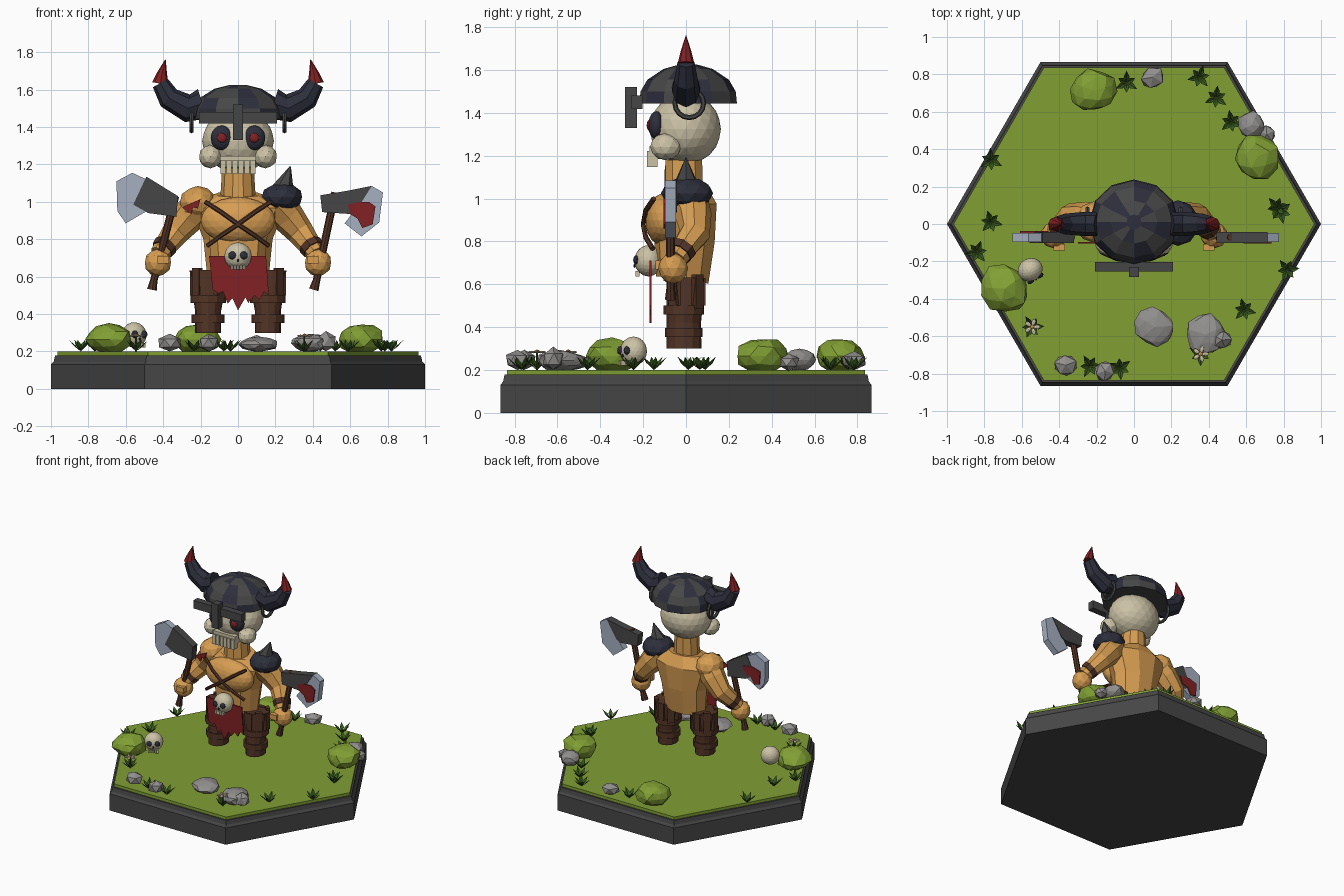
import bpy, bmesh, math, random
from mathutils import Vector, Matrix

if "Cube" in bpy.data.objects:
    bpy.data.objects.remove(bpy.data.objects["Cube"])

random.seed(4)


def colour(name, r, g, b):
    m = bpy.data.materials.new(name)
    m.diffuse_color = (r, g, b, 1)
    m.use_nodes = True
    m.node_tree.nodes["Principled BSDF"].inputs["Base Color"].default_value = m.diffuse_color
    return m


IRON = colour("dark iron", .062, .062, .064)
GRASS = colour("grass green", .22, .35, .034)
LEAF = colour("leaf green", .04, .10, .014)
ROCK = colour("rock grey", .29, .28, .27)
NAVY = colour("dark navy", .026, .028, .045)
BONE = colour("bone", .60, .54, .38)
SKIN = colour("tan skin", .68, .34, .085)
WOOD = colour("brown wood", .085, .034, .019)
RED = colour("blood red", .22, .015, .017)
STEEL = colour("pale steel", .38, .43, .53)


def finish(name, bm, *mats):
    bmesh.ops.recalc_face_normals(bm, faces=bm.faces)
    me = bpy.data.meshes.new(name)
    bm.to_mesh(me)
    bm.free()
    for m in mats:
        me.materials.append(m)
    ob = bpy.data.objects.new(name, me)
    bpy.context.collection.objects.link(ob)
    return ob


def ball(name, loc, scale, mat, sub=2, jitter=0, yaw=0):
    bm = bmesh.new()
    bmesh.ops.create_icosphere(bm, subdivisions=sub, radius=1)
    for v in bm.verts:
        v.co *= 1 + random.uniform(-jitter, jitter)
    bm.transform(Matrix.Translation(loc) @ Matrix.Rotation(yaw, 4, 'Z') @ Matrix.Diagonal((*scale, 1)))
    return finish(name, bm, mat)


def box(name, loc, size, mat, yaw=0):
    bm = bmesh.new()
    bmesh.ops.create_cube(bm, size=1)
    bm.transform(Matrix.Translation(loc) @ Matrix.Rotation(yaw, 4, 'Z') @ Matrix.Diagonal((*size, 1)))
    return finish(name, bm, mat)


def tube(name, pts, mat, sides=8, extra=()):
    """Loft through (x, y, z, radius[, depth radius]) stations."""
    bm = bmesh.new()
    cs = [Vector(p[:3]) for p in pts]
    rings = []
    for i, p in enumerate(pts):
        t = (cs[min(i + 1, len(cs) - 1)] - cs[max(i - 1, 0)]).normalized()
        side = t.cross(Vector((0, 1, 0))).normalized()
        deep = side.cross(t)
        rings.append([bm.verts.new(cs[i] + side * p[3] * math.cos(a) + deep * p[-1] * math.sin(a))
                      for a in (2 * math.pi * k / sides for k in range(sides))])
    for a, b in zip(rings, rings[1:]):
        for k in range(sides):
            bm.faces.new((a[k], a[(k + 1) % sides], b[(k + 1) % sides], b[k]))
    bm.faces.new(rings[0])
    bm.faces.new(rings[-1])
    return finish(name, bm, mat, *extra)


def plate(name, pts, y, thick, mat):
    """Outline in x and z, extruded along y around the given depth."""
    bm = bmesh.new()
    f = bm.faces.new([bm.verts.new((x, y - thick / 2, z)) for x, z in pts])
    ext = bmesh.ops.extrude_face_region(bm, geom=[f])
    bmesh.ops.translate(bm, vec=(0, thick, 0), verts=[v for v in ext['geom'] if isinstance(v, bmesh.types.BMVert)])
    return finish(name, bm, mat)


def small_skull(name, loc, r, yaw):
    loc, rot = Vector(loc), Matrix.Rotation(yaw, 3, 'Z')
    ball(name, loc, (r, r * .9, r), BONE, 3, yaw=yaw)
    for s in (-1, 1):
        ball(name + "_eye", loc + rot @ Vector((s * .42 * r, -.8 * r, .05 * r)), (.3 * r, .18 * r, .3 * r), NAVY, 2, yaw=yaw)
    ball(name + "_nose", loc + rot @ Vector((0, -.88 * r, -.32 * r)), (.1 * r, .1 * r, .14 * r), NAVY, 1, yaw=yaw)
    for i in range(5):
        box(name + "_tooth", loc + rot @ Vector(((i - 2) * .22 * r, -.7 * r, -.82 * r)),
            (.18 * r, .25 * r, .36 * r), BONE, yaw)


# Hexagonal base
tube("stone_base", [(0, 0, 0, 1), (0, 0, .13, 1), (0, 0, .147, .985), (0, 0, .178, .978)], IRON, 6)
tube("grass_top", [(0, 0, .17, .965), (0, 0, .2, .965)], GRASS, 6)

# Bushes, rocks and the skull lying on the grass
for x, y, rx, ry in ((-.22, .715, .125, .112), (.66, .36, .122, .125), (-.69, -.345, .125, .135)):
    ball("bush", (x, y, .265), (rx, ry, .083), GRASS, 2, .09, random.random())
for x, y, r, h in ((.10, .785, .067, .045), (.63, .53, .075, .05), (.71, .48, .052, .04), (.11, -.55, .108, .04),
                   (.385, -.59, .112, .048), (.47, -.62, .055, .055), (-.365, -.755, .065, .048), (-.155, -.785, .06, .05)):
    ball("rock", (x, y, .197 + h), (r, r * .93, h), ROCK, 1 if r < .07 else 2, .09, random.random() * 3)
small_skull("ground_skull", (-.555, -.245, .288), .068, .55)

# Leafy tufts
bm = bmesh.new()
for x, y in ((-.765, .34), (-.765, .01), (-.84, -.15), (-.04, .755), (.35, .785), (.44, .675), (.52, .545), (.785, .065),
             (.765, .09), (.82, -.245), (.59, -.46), (-.075, -.77), (-.235, -.76), (-.545, -.55), (.355, -.695)):
    turn = random.random() * 6
    for k in range(6):
        rot = Matrix.Rotation(turn + k * math.pi / 3, 3, 'Z')
        n = 1 if k % 2 else .8
        root, left, mid, right, tip = [bm.verts.new(Vector((x, y, .2)) + rot @ Vector(p)) for p in (
            (0, 0, 0), (.034 * n, .015, .034), (.034 * n, 0, .026), (.034 * n, -.015, .034), (.066 * n, 0, .062))]
        for f in ((root, left, mid), (root, mid, right), (mid, left, tip), (right, mid, tip)):
            bm.faces.new(f)
finish("leaf_tufts", bm, LEAF)

# Flowers
for x, y in ((-.545, -.55), (.355, -.695)):
    for k in range(5):
        a = k * 2 * math.pi / 5
        ball("flower_petal", (x + .026 * math.cos(a), y + .026 * math.sin(a), .284), (.021, .013, .006), BONE, 1, yaw=a)
    ball("flower_centre", (x, y, .287), (.013, .013, .009), SKIN, 1)
    tube("flower_stem", [(x, y, .2, .005), (x, y, .282, .005)], LEAF, 5)

# Barrel-like legs with bands
for s in (-1, 1):
    x = s * .16
    tube("leg", [(x, -.01, .3, .07, .082), (x, -.01, .42, .07, .08), (s * .155, 0, .63, .104, .09)], WOOD, 12)
    for z, r in ((.375, .088), (.48, .095)):
        tube("leg_band", [(x, -.01, z - .022, r), (x, -.01, z + .022, r)], WOOD, 12)
    for k in range(8):
        a = k * math.pi / 4
        box("leg_stave", (s * .155 + .088 * math.cos(a), .076 * math.sin(a), .565), (.028, .05, .13 + .03 * (k % 2)), WOOD, a)

# Torso, chest and neck
tube("torso", [(0, 0, .61, .165, .11), (0, .01, .8, .185, .13), (0, .01, .97, .25, .14), (0, 0, 1.04, .13, .105)], SKIN, 10)
ball("chest", (0, -.1, .9), (.2, .09, .125), SKIN, 3)
tube("belly", [(0, -.06, .64, .14, .08), (0, -.07, .85, .16, .08)], SKIN, 8)
tube("neck", [(0, -.01, .98, .097, .092), (0, -.01, 1.18, .085, .09)], SKIN, 10)
for s in (-1, 1):
    tube("chest_strap", [(-.175 * s, -.15, 1.0, .012), (-.09 * s, -.188, .945, .012), (0, -.2, .88, .012),
                         (.09 * s, -.188, .82, .012), (.165 * s, -.155, .765, .012)], WOOD, 6)

# Loincloth with ragged hem and skull buckle
plate("loincloth", [(-.155, .71), (.15, .71), (.165, .5), (.14, .52), (.115, .475), (.09, .5), (.055, .46), (.04, .49),
                    (0, .42), (-.03, .485), (-.055, .455), (-.08, .52), (-.105, .51), (-.135, .53)], -.165, .01, RED)
small_skull("belt_skull", (0, -.175, .71), .073, 0)

# Arms, hands and cuffs
for s in (-1, 1):
    tube("arm", [(s * .2, .01, .99, .095), (s * .265, .035, .92, .09, .085), (s * .335, .04, .835, .073),
                 (s * .42, -.045, .72, .052)], SKIN, 8)
    tube("wrist_cuff", [(s * .385, -.01, .77, .066), (s * .405, -.03, .743, .062)], WOOD, 8)
    ball("hand", (s * .428, -.06, .675), (.073, .07, .074), SKIN, 2)
    box("thumb", (s * .40, -.125, .69), (.06, .035, .04), SKIN)

# Bare shoulder with a wound, and armoured shoulder with a spike
ball("bare_shoulder", (-.215, .01, .995), (.1, .11, .09), SKIN, 2)
plate("shoulder_wound", [(-.3, .97), (-.2, 1.015), (-.215, .965), (-.24, .97), (-.25, .935), (-.27, .95)], -.1, .009, RED)
ball("shoulder_guard", (.235, .005, 1.025), (.113, .122, .076), NAVY, 2)
tube("guard_spike", [(.24, 0, 1.065, .062), (.28, 0, 1.19, .003)], IRON, 6)

# Axes
AY = -.072
tube("axe_handle", [(-.46, AY, .53, .026), (-.45, AY, .58, .02), (-.335, AY, 1.03, .021)], WOOD, 8)
tube("axe_handle", [(.405, AY, .53, .026), (.42, AY, .58, .02), (.52, AY, 1.05, .021)], WOOD, 8)
plate("axe_head", [(-.49, 1.135), (-.32, 1.03), (-.33, .92), (-.48, .94), (-.56, .985)], AY, .058, IRON)
plate("axe_blade", [(-.565, 1.155), (-.65, 1.11), (-.645, .95), (-.6, .885), (-.48, .955), (-.49, 1.12)], AY, .05, STEEL)
plate("axe_head", [(.44, 1.035), (.59, 1.06), (.715, 1.085), (.63, .95), (.6, .935), (.45, .945)], AY, .058, IRON)
plate("axe_blade", [(.715, 1.085), (.775, 1.05), (.755, .89), (.66, .815), (.57, .885), (.62, .95)], AY, .05, STEEL)
plate("axe_blood", [(.585, .985), (.65, 1.0), (.7, 1.0), (.735, .975), (.72, .88), (.665, .86), (.64, .91), (.6, .935)],
      AY - .029, .009, RED)
plate("axe_blood", [(-.46, 1.04), (-.54, 1.05), (-.61, 1.03), (-.605, .93), (-.56, .92), (-.53, .97), (-.48, .985)],
      AY + .029, .009, RED)

# Skull head
ball("head", (0, -.003, 1.325), (.192, .166, .166), BONE, 3)
box("upper_jaw", (0, -.12, 1.215), (.19, .1, .06), BONE)
for i in range(6):
    x = (i - 2.5) * .032
    box("tooth", (x, -.158, 1.185), (.026, .05, .075), BONE)
for s in (-1, 1):
    ball("eye_socket", (s * .087, -.138, 1.342), (.059, .038, .066), NAVY, 3)
    ball("eye", (s * .087, -.17, 1.342), (.027, .014, .027), RED, 2)
    ball("cheek", (s * .147, -.095, 1.242), (.063, .073, .063), BONE, 2)

# Helmet dome with darker patches
dome = tube("helmet", [(0, .01, 1.443, .24, .228), (0, .01, 1.5, .236, .222), (0, .01, 1.555, .205, .19),
                       (0, .01, 1.605, .125, .115), (0, .01, 1.626, .04, .04)], IRON, 12, (NAVY,))
for p in dome.data.polygons:
    p.material_index = 1 if p.index % 5 in (0, 2) or p.center.z > 1.62 else 0

# Brow bar and nose guard
box("brow_bar", (0, -.229, 1.45), (.415, .05, .062), IRON)
box("nose_guard", (0, -.257, 1.425), (.056, .055, .19), IRON)

# Horns with red tips, and side rings
for s in (-1, 1):
    tube("horn", [(s * .19, 0, 1.525, .082, .065), (s * .27, 0, 1.5, .075, .065), (s * .37, 0, 1.555, .062, .055),
                  (s * .415, 0, 1.635, .046, .04)], NAVY, 8)
    tube("horn_tip", [(s * .415, 0, 1.632, .045, .039), (s * .405, 0, 1.69, .026, .024), (s * .388, 0, 1.76, .002)], RED, 8)
    bpy.ops.mesh.primitive_torus_add(location=(s * .248, .015, 1.445), rotation=(0, math.pi / 2, 0), major_segments=16,
                                     minor_segments=6, major_radius=.067, minor_radius=.012)
    ring = bpy.context.object
    ring.name = "helmet_ring"
    ring.data.materials.append(IRON)
